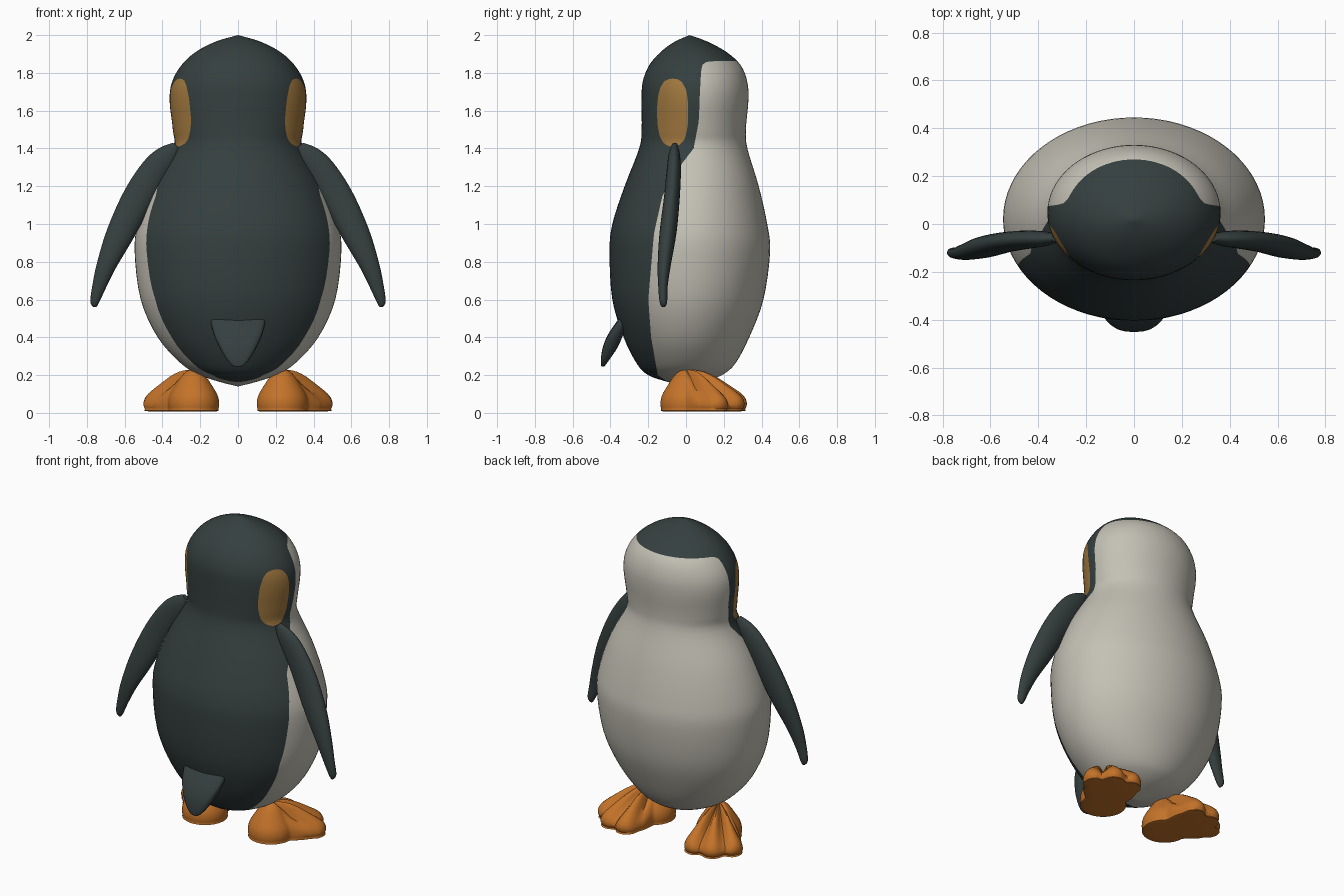
import bpy
import bmesh
from math import sin, cos, pi, radians, sqrt, copysign
from mathutils import Vector

cube = bpy.data.objects.get("Cube")
if cube:
    bpy.data.objects.remove(cube, do_unlink=True)


def material(name, r, g, b):
    mat = bpy.data.materials.new(name)
    mat.use_nodes = True
    mat.diffuse_color = (r, g, b, 1)
    mat.node_tree.nodes["Principled BSDF"].inputs["Base Color"].default_value = (r, g, b, 1)
    return mat


DARK = material("slate_black", .036, .050, .050)
PALE = material("warm_white", .55, .53, .46)
GOLD = material("ochre_gold", .36, .19, .05)
ORANGE = material("foot_orange", .55, .17, .022)


def spline(rows, steps):
    """Smooth curve through rows of numbers (Catmull-Rom)."""
    pts = [Vector(r) for r in rows]
    out = []
    for i in range(len(pts) - 1):
        a, b, c, d = pts[max(i - 1, 0)], pts[i], pts[i + 1], pts[min(i + 2, len(pts) - 1)]
        for k in range(steps):
            t = k / steps
            out.append(b + (c - a) * (t / 2)
                       + (a * 2 - b * 5 + c * 4 - d) * (t * t / 2)
                       + (b * 3 - a - c * 3 + d) * (t ** 3 / 2))
    return out + [pts[-1]]


def unit_ring(count, power=1):
    """Points of a circle, squared off when power is below one."""
    angles = [2 * pi * i / count for i in range(count)]
    return [tuple(copysign(abs(v) ** power, v) for v in (cos(a), sin(a))) for a in angles]


def loft(rings):
    """Skin a list of point rings and close both ends."""
    bm = bmesh.new()
    rows = [[bm.verts.new(p) for p in ring] for ring in rings]
    n = len(rows[0])
    for low, high in zip(rows, rows[1:]):
        for i in range(n):
            j = (i + 1) % n
            bm.faces.new((low[i], low[j], high[j], high[i]))
    bm.faces.new(rows[0])
    bm.faces.new(rows[-1])
    bmesh.ops.remove_doubles(bm, verts=bm.verts, dist=1e-5)
    bmesh.ops.recalc_face_normals(bm, faces=bm.faces)
    return bm


def finish(name, bm, mats, sharp=60):
    mesh = bpy.data.meshes.new(name)
    bm.to_mesh(mesh)
    bm.free()
    for mat in mats:
        mesh.materials.append(mat)
    obj = bpy.data.objects.new(name, mesh)
    bpy.context.collection.objects.link(obj)
    bpy.ops.object.select_all(action='DESELECT')
    obj.select_set(True)
    bpy.context.view_layer.objects.active = obj
    bpy.ops.object.shade_smooth_by_angle(angle=radians(sharp))
    return obj


def paint(bm, field, index):
    """Cut the surface along field = 0 and colour the positive side."""
    cuts = []
    for edge in list(bm.edges):
        a, b = edge.verts
        fa, fb = field(a.co), field(b.co)
        if fa * fb < 0 and .01 < fa / (fa - fb) < .99:
            cuts.append(bmesh.utils.edge_split(edge, a, fa / (fa - fb))[1])
    bmesh.ops.connect_verts(bm, verts=cuts)
    for face in bm.faces:
        if field(face.calc_center_median()) > 0:
            face.material_index = index


# Body and head: height, half width, back limit, belly limit
BODY = [(.14, 0, 0, 0), (.165, .1, -.1, .1), (.2, .2, -.2, .19), (.26, .3, -.26, .26),
        (.4, .425, -.33, .335), (.6, .515, -.39, .41), (.85, .547, -.405, .445),
        (1, .53, -.39, .43), (1.2, .455, -.325, .385), (1.4, .345, -.248, .325),
        (1.5, .345, -.235, .317), (1.65, .362, -.235, .33), (1.75, .35, -.23, .325),
        (1.84, .3, -.195, .29), (1.91, .225, -.135, .215), (1.965, .12, -.06, .115),
        (2, 0, .02, .02)]
# Edge of the dark coat: height, depth
COAT = [(.14, -.06), (.2, -.15), (.4, -.185), (.6, -.2), (.95, -.17), (1.15, -.125),
        (1.31, -.03), (1.4, .04), (1.55, .068), (1.86, .078), (2, .08)]


def coat_field(p):
    side = COAT[-1][1]
    for (z0, y0), (z1, y1) in zip(COAT, COAT[1:]):
        if z0 <= p.z <= z1:
            side = y0 + (y1 - y0) * (p.z - z0) / (z1 - z0)
            break
    a, b = side - p.y, p.z - 1.865
    return (a + b + sqrt((a - b) ** 2 + .0009)) / 2


def cheek_field(p):
    return 1 - abs((p.y + .07) / .083) ** 2.6 - abs((p.z - 1.59) / .18) ** 2.6


circle = unit_ring(72)
body = loft([[(w * c, (y0 + y1) / 2 + (y1 - y0) / 2 * s, z) for c, s in circle]
             for z, w, y0, y1 in spline(BODY, 4)])
paint(body, coat_field, 1)
paint(body, cheek_field, 2)
finish("body", body, [PALE, DARK, GOLD], 80)

# Wings: outer edge x, z, inner edge x, z, depth, half thickness
WING = [(.345, 1.43, .31, 1.4, -.06, .015), (.42, 1.4, .33, 1.33, -.062, .03),
        (.5, 1.33, .385, 1.23, -.065, .038), (.6, 1.18, .46, 1.1, -.075, .042),
        (.69, .98, .55, .93, -.095, .045), (.745, .8, .645, .77, -.115, .035),
        (.77, .68, .7, .66, -.122, .025), (.782, .59, .735, .585, -.12, .02),
        (.765, .56, .75, .56, -.12, .008)]


def wing(name, side):
    rings = []
    for xo, zo, xi, zi, y, t in spline(WING, 4):
        rings.append([(side * ((xo + xi) / 2 + (xo - xi) / 2 * c), y + t * s,
                       (zo + zi) / 2 + (zo - zi) / 2 * c) for c, s in unit_ring(24)])
    finish(name, loft(rings), [DARK])


# Tail: height, half width, outer depth, inner depth
TAIL = [(.5, .148, -.355, -.29), (.42, .13, -.41, -.33), (.35, .1, -.44, -.36),
        (.29, .065, -.45, -.4), (.255, .035, -.45, -.425), (.245, .015, -.448, -.435)]
finish("tail", loft([[(w * c, (y0 + y1) / 2 + (y1 - y0) / 2 * s, z)
                      for c, s in unit_ring(24, .6)] for z, w, y0, y1 in spline(TAIL, 3)]),
       [DARK], 50)

# Feet: spread and height of each ring from the sole up to the ankle
FOOT = [(0, .012), (.9, .008), (.97, .02), (1, .045), (.98, .075), (.9, .105),
        (.72, .145), (.5, .19), (.3, .218), (.12, .228), (0, .23)]
TOE = radians(27)


def foot(name, side):
    rings = []
    for level, (spread, z) in enumerate(spline(FOOT, 2)):
        ring = []
        for i in range(96):
            phi = 2 * pi * i / 96 - pi
            # Three rounded toes with creases between them
            toe = abs(cos(pi * phi / TOE)) if abs(phi) < 1.5 * TOE else 0
            front = min(max((radians(66) - abs(phi)) / radians(30), 0), 1)
            front = front * front * (3 - 2 * front)
            reach = .135 + front * (.12 + .055 * sqrt(toe) + .03 * cos(phi * 2.5))
            crease = 1 - .3 * (1 - toe) * front * min(spread * 2, 1) * (level > 5)
            yaw = phi + TOE
            ring.append((side * (.235 + spread * reach * sin(yaw)),
                         spread * reach * cos(yaw), max(z, 0) * crease))
        rings.append(ring)
    finish(name, loft(rings), [ORANGE], 50)


for label, side in (("left", 1), ("right", -1)):
    wing(label + "_wing", side)
    foot(label + "_foot", side)
